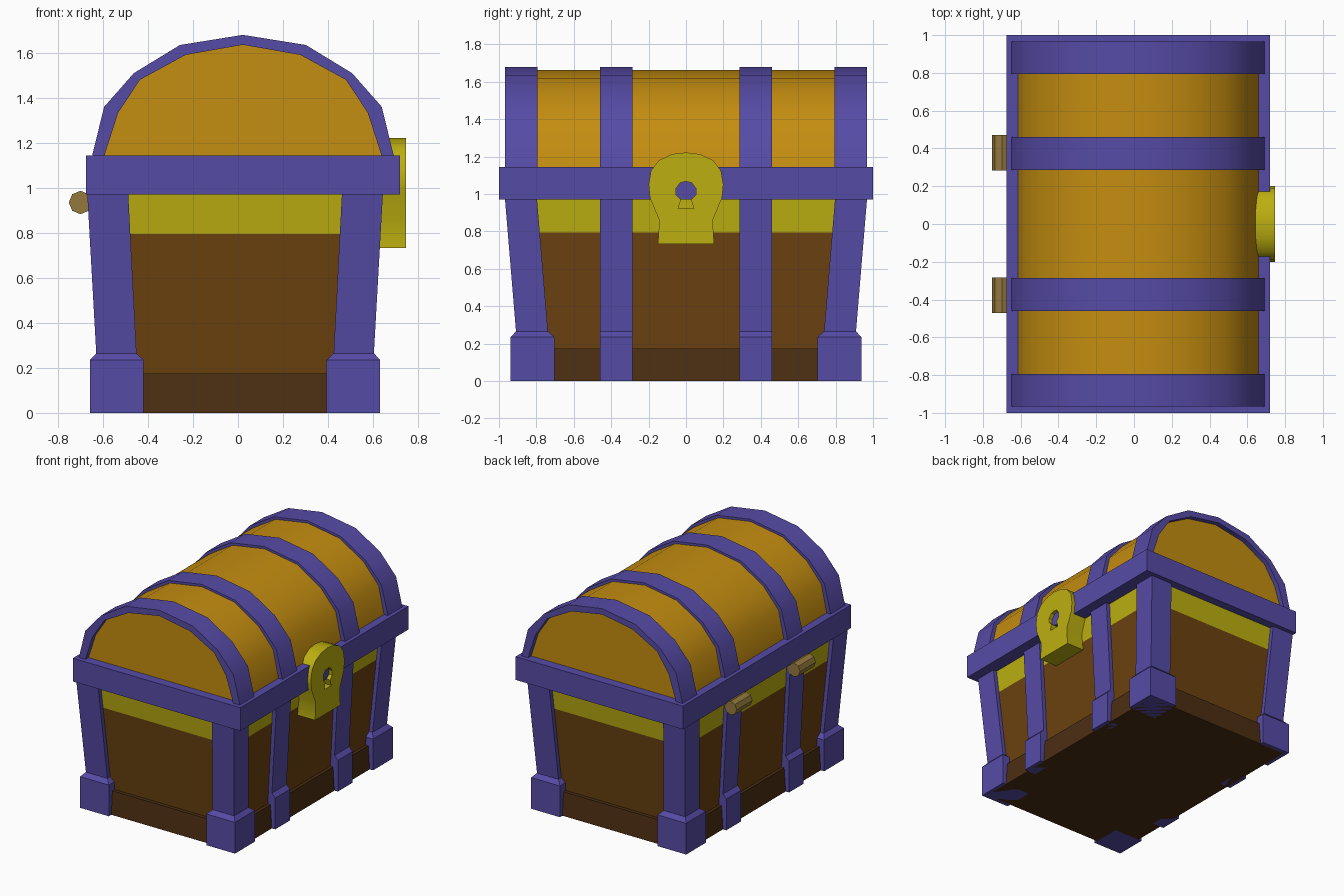
import bpy, bmesh, math

if "Cube" in bpy.data.objects:
    bpy.data.objects.remove(bpy.data.objects["Cube"])


def material(name, r, g, b):
    lin = [((c / 255 + 0.055) / 1.055) ** 2.4 for c in (r, g, b)]
    m = bpy.data.materials.new(name)
    m.diffuse_color = (*lin, 1)
    m.use_nodes = True
    m.node_tree.nodes["Principled BSDF"].inputs["Base Color"].default_value = m.diffuse_color
    return m


PURPLE = material("purple_metal", 86, 75, 166)
ORANGE = material("lid_wood", 196, 141, 16)
YELLOW = material("yellow_trim", 188, 175, 16)
BROWN = material("wall_wood", 108, 66, 16)
DARK = material("plinth_wood", 76, 46, 18)
BRASS = material("hinge_brass", 148, 121, 60)
CX = -0.013   # centre of the lower body in x
LX = 0.022    # centre of the lid in x


def loft(name, rings, mat, smooth=None):
    """Skin a list of equal-length vertex rings and cap both ends."""
    bm = bmesh.new()
    vs = [[bm.verts.new(p) for p in ring] for ring in rings]
    n = len(vs[0])
    for a, b in zip(vs, vs[1:]):
        for i in range(n):
            j = (i + 1) % n
            bm.faces.new((a[i], a[j], b[j], b[i]))
    bm.faces.new(vs[0])
    bm.faces.new(vs[-1])
    bmesh.ops.recalc_face_normals(bm, faces=bm.faces)
    me = bpy.data.meshes.new(name)
    bm.to_mesh(me)
    bm.free()
    if smooth:
        me.shade_smooth()
        me.set_sharp_from_angle(angle=math.radians(smooth))
    me.materials.append(mat)
    ob = bpy.data.objects.new(name, me)
    bpy.context.collection.objects.link(ob)
    return ob


def rect(z, x0, x1, y0, y1):
    return [(x0, y0, z), (x1, y0, z), (x1, y1, z), (x0, y1, z)]


def block(name, z0, z1, hx0, hy0, hx1, hy1, mat, cx=CX):
    return loft(name, [rect(z0, cx - hx0, cx + hx0, -hy0, hy0),
                       rect(z1, cx - hx1, cx + hx1, -hy1, hy1)], mat)


def along_y(name, pts, y0, y1, mat, smooth=None):
    return loft(name, [[(x, y, z) for x, z in pts] for y in (y0, y1)], mat, smooth)


def along_x(name, pts, x0, x1, mat, smooth=None):
    return loft(name, [[(x, y, z) for y, z in pts] for x in (x0, x1)], mat, smooth)


# Body: plinth, sloping walls, yellow trim
block("plinth", 0, 0.175, 0.617, 0.908, 0.605, 0.895, DARK)
block("walls", 0.175, 0.795, 0.583, 0.868, 0.617, 0.921, BROWN)
block("yellow_trim", 0.795, 0.98, 0.617, 0.921, 0.627, 0.936, YELLOW)

# Corner posts with flared feet: (z, outer x, inner x, outer y, inner y)
CORNER = [(0, .645, .406, .938, .703), (.235, .645, .406, .938, .703),
          (.265, .617, .438, .909, .738), (.975, .657, .475, .968, .797)]
for sx in (-1, 1):
    for sy in (-1, 1):
        loft("corner_post", [rect(z, CX + sx * a, CX + sx * b, sy * c, sy * d)
                             for z, a, b, c, d in CORNER], PURPLE)
        # Straps on the long sides
        loft("side_strap", [rect(z, CX + sx * a, CX + sx * 0.55, sy * 0.285, sy * 0.46)
                            for z, a, *_ in CORNER], PURPLE)

# Rim between body and lid
block("rim", 0.97, 1.145, 0.697, 1.0, 0.697, 1.0, PURPLE, LX)


# Lid arches: half profiles from base to crown, mirrored about the lid centre
def arch(half):
    return ([(LX - x, z) for x, z in half] +
            [(LX + x, z) for x, z in reversed(half[:-1])])


outer = arch([(.671, 1.14), (.617, 1.36), (.485, 1.51), (.28, 1.635), (0, 1.68)])
wood = arch([(.638, 1.14), (.592, 1.35), (.468, 1.495), (.268, 1.619), (0, 1.663)])
inner = arch([(.617, 1.14), (.555, 1.333), (.458, 1.48), (.255, 1.591), (0, 1.636)])

along_y("lid_wood", wood, -0.93, 0.93, ORANGE, 35)
for s in (-1, 1):
    for y0, y1 in ((0.285, 0.46), (0.795, 0.967)):
        along_y("lid_band", outer + inner[::-1], s * y0, s * y1, PURPLE, 35)

# Hinge barrels on the back of the lid
barrel = [(-0.70 + 0.052 * math.cos(i * math.pi / 4),
           0.935 + 0.052 * math.sin(i * math.pi / 4)) for i in range(8)]
for s in (-1, 1):
    along_y("hinge", barrel, s * 0.283, s * 0.47, BRASS)

# Lock plate with a recessed keyhole
half = [(.15, .733), (.143, .86), (.193, .98), (.2, 1.05), (.187, 1.125),
        (.145, 1.18), (.075, 1.213)]
lock = along_x("lock_plate", half + [(0, 1.222)] + [(-y, z) for y, z in reversed(half)],
               0.6, 0.747, YELLOW, 40)
hole = [(.042, .922), (.027, .968), (.053, .995), (.053, 1.03), (.03, 1.06)]
cutter = along_x("keyhole_cutter", hole + [(0, 1.067)] + [(-y, z) for y, z in reversed(hole)],
                 0.69, 0.80, YELLOW)
cutter.hide_render = True
cutter.hide_viewport = True
cut = lock.modifiers.new("keyhole", 'BOOLEAN')
cut.operation = 'DIFFERENCE'
cut.solver = 'EXACT'
cut.object = cutter
